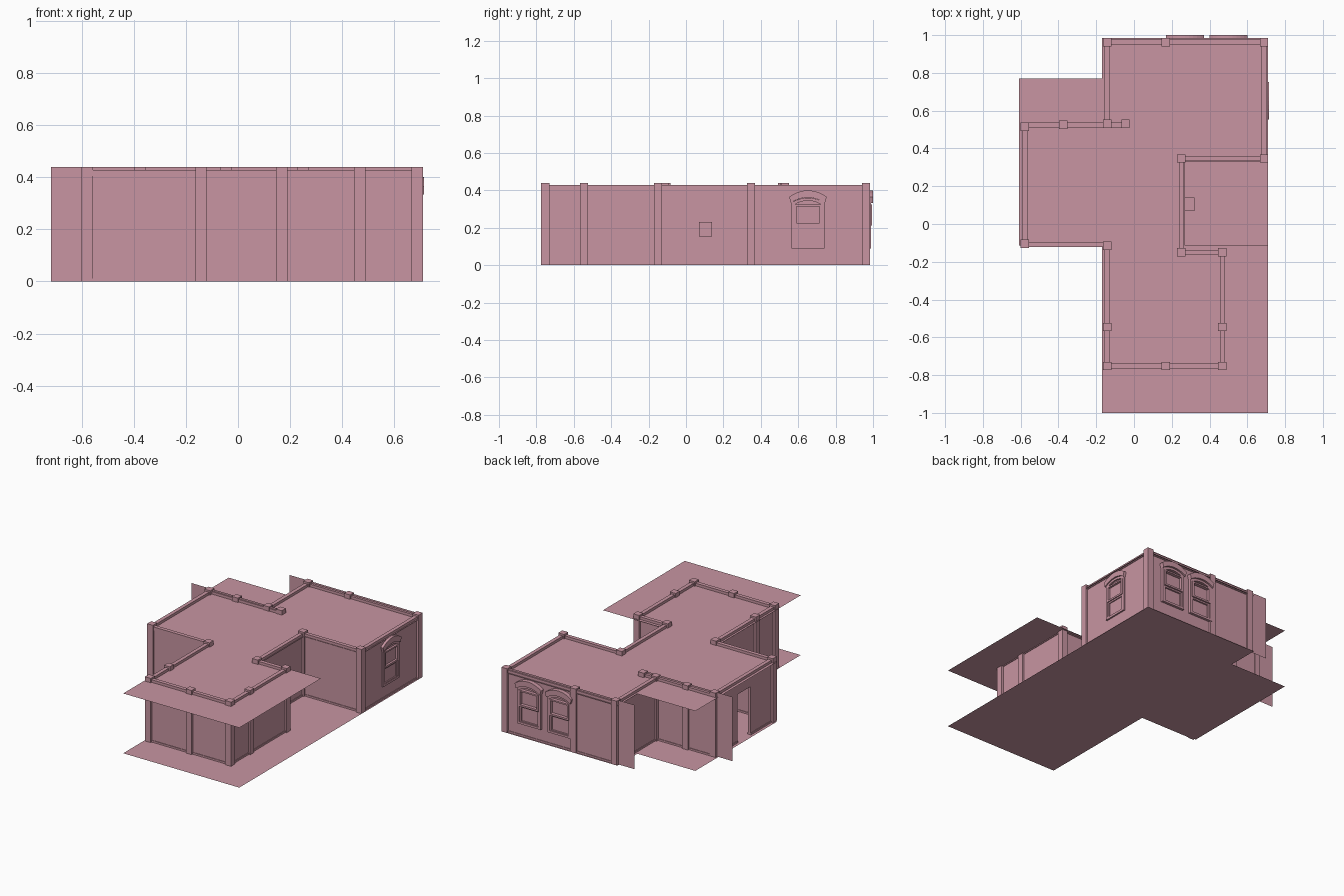
import bpy, bmesh, math
from mathutils import Vector

if "Cube" in bpy.data.objects:
    bpy.data.objects.remove(bpy.data.objects["Cube"])

mat = bpy.data.materials.new("plaster_pink")
mat.diffuse_color = (0.58, 0.30, 0.36, 1)
mat.use_nodes = True
mat.node_tree.nodes["Principled BSDF"].inputs["Base Color"].default_value = mat.diffuse_color


def finish(name, bm):
    me = bpy.data.meshes.new(name)
    bm.to_mesh(me)
    bm.free()
    me.materials.append(mat)
    ob = bpy.data.objects.new(name, me)
    bpy.context.collection.objects.link(ob)
    return ob


def box(name, x0, x1, y0, y1, z0, z1):
    bm = bmesh.new()
    bmesh.ops.create_cube(bm, size=1)
    for v in bm.verts:
        v.co = Vector(((x0, x1)[v.co.x > 0], (y0, y1)[v.co.y > 0], (z0, z1)[v.co.z > 0]))
    return finish(name, bm)


def sheet(name, pts):
    bm = bmesh.new()
    bm.faces.new([bm.verts.new(p) for p in pts])
    return finish(name, bm)


def band(name, outer, inner, place, d0, d1, closed=True):
    """Flat strip between two outlines, extruded from depth d0 to d1."""
    bm = bmesh.new()
    rows = [[bm.verts.new(place(u, z, d)) for u, z in line]
            for line, d in ((outer, d0), (outer, d1), (inner, d1), (inner, d0))]
    n = len(outer)
    for i in range(n if closed else n - 1):
        j = (i + 1) % n
        for k in range(4):
            a, b = rows[k], rows[(k + 1) % 4]
            bm.faces.new((a[i], a[j], b[j], b[i]))
    if not closed:
        bm.faces.new([r[0] for r in rows])
        bm.faces.new([r[-1] for r in rows][::-1])
    bmesh.ops.recalc_face_normals(bm, faces=bm.faces)
    return finish(name, bm)


# Floor and ceiling sheets (ceiling has a notch on the right side)
left_edge = [(-0.17, 0.985), (-0.17, 0.77), (-0.61, 0.77), (-0.61, -0.115),
             (-0.17, -0.115), (-0.17, -1), (0.71, -1)]
notch = [(0.71, -0.115), (0.27, -0.115), (0.27, 0.33), (0.71, 0.33)]
sheet("floor", [(x, y, 0) for x, y in left_edge + [(0.71, 0.985)]])
sheet("ceiling", [(x, y, 0.41) for x, y in left_edge + notch + [(0.71, 0.985)]])

# Posts
H, P, T = 0.44, 0.022, 0.008
posts = [(-0.142, -0.752), (0.168, -0.752), (0.467, -0.752),
         (-0.142, -0.545), (0.467, -0.545), (0.467, -0.15), (0.25, -0.15),
         (0.25, 0.347), (0.688, 0.347), (0.688, 0.963), (0.168, 0.963),
         (-0.142, 0.963), (-0.142, 0.53), (-0.045, 0.53), (-0.375, 0.525),
         (-0.578, 0.515), (-0.578, -0.105), (-0.142, -0.115)]
for i, (x, y) in enumerate(posts):
    box(f"post_{i}", x - P, x + P, y - P, y + P, 0, H)


def wall(name, a, b, door=None):
    """Axis-aligned wall with skirting and crown rail; door = (start, end, height)."""
    ax = 0 if abs(a[0] - b[0]) > abs(a[1] - b[1]) else 1
    lo, hi = sorted((a[ax], b[ax]))
    c = a[1 - ax]

    def part(n, s, e, t, z0, z1):
        if ax == 0:
            box(n, s, e, c - t, c + t, z0, z1)
        else:
            box(n, c - t, c + t, s, e, z0, z1)
    spans = [(lo, hi)]
    if door:
        spans = [(lo, door[0]), (door[1], hi)]
        part(name + "_lintel", door[0], door[1], T, door[2], 0.428)
    for s, e in spans:
        part(name, s, e, T, 0, 0.428)
        part(name + "_skirting", s, e, T + 0.004, 0, 0.012)
    part(name + "_crown", lo, hi, T + 0.005, 0.405, 0.428)


wall("front_wall", (-0.142, -0.752), (0.467, -0.752))
wall("front_right_wall", (0.467, -0.752), (0.467, -0.15))
wall("notch_front_wall", (0.25, -0.15), (0.467, -0.15))
wall("notch_side_wall", (0.25, -0.15), (0.25, 0.347))
wall("notch_back_wall", (0.25, 0.347), (0.688, 0.347))
wall("right_wall", (0.688, 0.347), (0.688, 0.963))
wall("back_wall", (-0.142, 0.963), (0.688, 0.963))
wall("back_left_wall", (-0.142, 0.963), (-0.142, 0.525))
wall("recess_wall", (-0.578, 0.525), (-0.03, 0.525))
wall("left_wall", (-0.578, -0.105), (-0.578, 0.515), (0.14, 0.28, 0.33))
wall("left_front_wall", (-0.578, -0.11), (-0.142, -0.11))
wall("front_left_wall", (-0.142, -0.752), (-0.142, -0.115))

# Backing sheets that run past the corners
for name, x0, x1, y in (("back_overhang", -0.287, 0.70, 0.966),
                        ("recess_overhang", -0.717, -0.03, 0.52)):
    sheet(name, [(x0, y, 0), (x1, y, 0), (x1, y, H), (x0, y, H)])

# Small utility box on the notch wall
box("utility_box", 0.255, 0.32, 0.07, 0.14, 0.155, 0.23)


def arc(w, zs, zc, n=10):
    """Segmental arch from right to left: springing height zs, crown zc."""
    h = zc - zs
    r = (w * w / 4 + h * h) / (2 * h)
    t = math.asin(w / 2 / r)
    return [(r * math.sin(t - 2 * t * i / n), zc - r + r * math.cos(t - 2 * t * i / n))
            for i in range(n + 1)]


def arched(w, z0, zs, zc):
    return [(-w / 2, z0), (w / 2, z0)] + arc(w, zs, zc)


def rect(w, z0, z1):
    return [(-w / 2, z0), (w / 2, z0), (w / 2, z1), (-w / 2, z1)]


def window(name, place):
    band(name + "_frame", arched(0.178, 0.09, 0.335, 0.36),
         arched(0.148, 0.105, 0.322, 0.345), place, 0, 0.018)
    band(name + "_hood", arc(0.2, 0.365, 0.40), arc(0.182, 0.333, 0.362),
         place, 0, 0.03, closed=False)
    for k, (z0, z1) in enumerate(((0.097, 0.213), (0.213, 0.325))):
        band(f"{name}_sash_{k}", rect(0.15, z0, z1), rect(0.124, z0 + 0.012, z1 - 0.01),
             place, 0, 0.012 + 0.012 * k)


# Arched windows: one on the right wall, two on the back wall
window("right_window", lambda u, z, d: (0.688 + T + d * 0.6, 0.652 + u, z))
for n, cx in (("back_window_a", 0.27), ("back_window_b", 0.5)):
    window(n, lambda u, z, d, cx=cx: (cx - u, 0.963 + T + d * 0.95, z))
